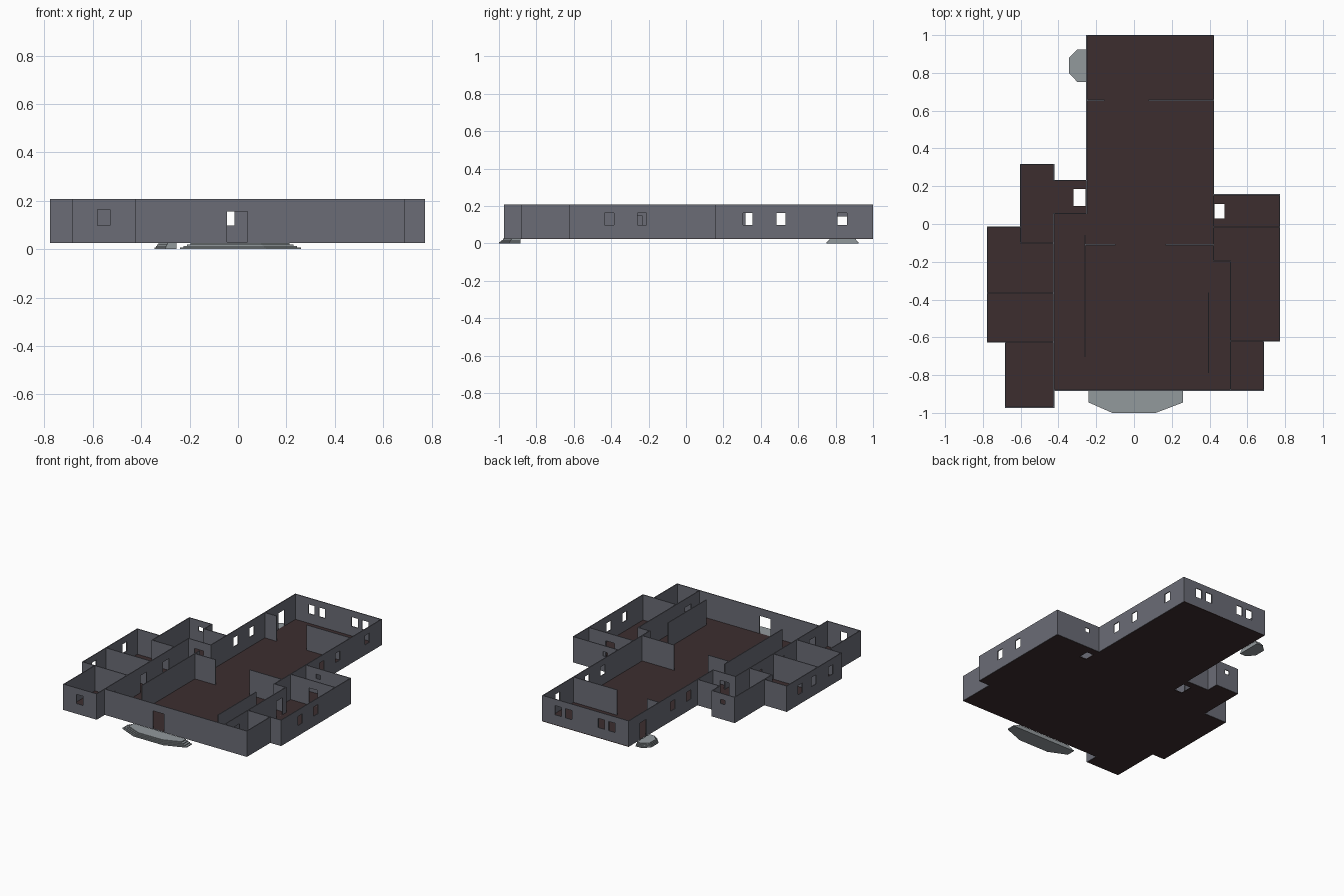
import bpy, bmesh
from mathutils import Matrix, Vector

if "Cube" in bpy.data.objects:
    bpy.data.objects.remove(bpy.data.objects["Cube"])

def material(name, rgb):
    m = bpy.data.materials.new(name)
    m.diffuse_color = (*rgb, 1)
    m.use_nodes = True
    m.node_tree.nodes["Principled BSDF"].inputs["Base Color"].default_value = m.diffuse_color
    return m

WALL = material("slate grey wall", (0.145, 0.15, 0.18))
FLOOR = material("dark brown floor", (0.046, 0.027, 0.028))
STONE = material("pale stone", (0.29, 0.32, 0.335))

Z0, Z1, T = 0.026, 0.208, 0.006      # wall base, wall top, wall thickness
FLOOR_TOP = 0.030

def plate(name, loops, thick, matrix, mat):
    """Filled 2D profile (first loop outline, others holes), extruded both ways."""
    cu = bpy.data.curves.new(name, 'CURVE')
    cu.dimensions, cu.fill_mode, cu.extrude = '2D', 'BOTH', thick / 2
    for loop in loops:
        sp = cu.splines.new('POLY')
        sp.points.add(len(loop) - 1)
        for p, (x, y) in zip(sp.points, loop):
            p.co = (x, y, 0, 1)
        sp.use_cyclic_u = True
    tmp = bpy.data.objects.new(name + "_profile", cu)
    bpy.context.collection.objects.link(tmp)
    dg = bpy.context.evaluated_depsgraph_get()
    me = bpy.data.meshes.new_from_object(tmp.evaluated_get(dg))
    bpy.data.objects.remove(tmp)
    bm = bmesh.new()
    bm.from_mesh(me)
    bmesh.ops.remove_doubles(bm, verts=bm.verts, dist=1e-5)
    bmesh.ops.recalc_face_normals(bm, faces=bm.faces)
    for f in bm.faces:
        f.material_index = 0
        f.smooth = False
    bm.transform(matrix)
    bm.to_mesh(me)
    bm.free()
    me.materials.clear()
    me.materials.append(mat)
    ob = bpy.data.objects.new(name, me)
    bpy.context.collection.objects.link(ob)
    return ob

def rect(x0, x1, y0, y1):
    return [(x0, y0), (x1, y0), (x1, y1), (x0, y1)]

def window(c):
    return rect(c - 0.025, c + 0.025, 0.098, 0.163)

def vent(c):
    return rect(c - 0.018, c + 0.018, 0.135, 0.165)

def door(c, w=0.07, top=0.15):
    return rect(c - w / 2, c + w / 2, FLOOR_TOP, top)

AXES = {'x': ((1, 0, 0), (0, 0, 1), (0, -1, 0)),
        'y': ((0, 1, 0), (0, 0, 1), (1, 0, 0))}

def wall(name, axis, c, a, b, holes=()):
    """Wall running along an axis from a to b, at offset c on the other axis."""
    m = Matrix([Vector(v) for v in AXES[axis]]).transposed().to_4x4()
    m.translation = (0, c, 0) if axis == 'x' else (c, 0, 0)
    plate(name, [rect(a - T / 2, b + T / 2, Z0, Z1)] + list(holes), T, m, WALL)

# Floor with two stair openings
outline = [(-0.25, 1), (-0.25, 0.23), (-0.425, 0.23), (-0.425, 0.315), (-0.6, 0.315),
           (-0.6, -0.015), (-0.775, -0.015), (-0.775, -0.625), (-0.68, -0.625),
           (-0.68, -0.97), (-0.425, -0.97), (-0.425, -0.88), (0.685, -0.88),
           (0.685, -0.62), (0.77, -0.62), (0.77, 0.155), (0.42, 0.155), (0.42, 1)]
plate("floor", [outline, rect(-0.32, -0.257, 0.095, 0.185), rect(0.426, 0.48, 0.03, 0.105)],
      0.005, Matrix.Translation((0, 0, FLOOR_TOP - 0.0025)), FLOOR)

# Outer walls of the hall
wall("hall_back_wall", 'x', 0.997, -0.25, 0.42, [window(x) for x in (-0.122, -0.04, 0.215, 0.298)])
wall("hall_left_wall", 'y', -0.25, 0.055, 0.997, [window(0.33), window(0.508), door(0.838, 0.07, 0.145)])
wall("hall_right_wall", 'y', 0.42, -0.195, 0.997, [window(y) for y in (0.33, 0.508, 0.835)])
wall("front_wall", 'x', -0.88, -0.425, 0.685, [door(-0.003, 0.085, 0.155)])

# Outer walls of the left wing
wall("left_nook_back_wall", 'x', 0.23, -0.425, -0.25)
wall("left_nook_side_wall", 'y', -0.425, 0.23, 0.315)
wall("left_back_wall", 'x', 0.315, -0.6, -0.425, [vent(-0.51)])
wall("left_upper_side_wall", 'y', -0.6, -0.1, 0.315)
wall("left_shoulder_wall", 'x', -0.015, -0.775, -0.6)
wall("left_side_wall", 'y', -0.775, -0.625, -0.015, [window(y) for y in (-0.5, -0.315, -0.16)])
wall("left_front_side_wall", 'y', -0.68, -0.97, -0.625)
wall("left_front_wall", 'x', -0.97, -0.68, -0.425, [window(-0.555)])

# Outer walls of the right wing
wall("right_back_wall", 'x', 0.155, 0.42, 0.77, [vent(0.52)])
wall("right_side_wall", 'y', 0.77, -0.62, 0.155, [window(-0.41), window(-0.235)])
wall("right_front_side_wall", 'y', 0.685, -0.88, -0.62)

# Inner partitions
wall("left_long_partition", 'y', -0.425, -0.97, 0.055, [door(-0.8), door(-0.45), door(-0.2)])
wall("left_nook_partition", 'x', 0.055, -0.425, -0.25, [door(-0.34)])
wall("left_partition_a", 'x', -0.1, -0.6, -0.425)
wall("left_partition_b", 'x', -0.365, -0.775, -0.425)
wall("left_partition_c", 'x', -0.625, -0.775, -0.425)
wall("left_screen", 'y', -0.26, -0.70, -0.06)
wall("right_screen", 'y', 0.395, -0.785, -0.365)
wall("right_short_partition", 'x', -0.195, 0.42, 0.51)
wall("right_long_partition", 'y', 0.51, -0.88, -0.195, [door(-0.75), door(-0.27)])
wall("right_partition_back", 'x', -0.015, 0.42, 0.77, [door(0.6)])
wall("right_partition_front", 'x', -0.62, 0.51, 0.77)
wall("hall_back_partition_left", 'x', 0.655, -0.25, -0.16)
wall("hall_back_partition_right", 'x', 0.655, 0.08, 0.42)
wall("hall_front_partition_left", 'x', -0.11, -0.26, -0.10)
wall("hall_front_partition_right", 'x', -0.11, 0.17, 0.42)

# Stepped door landings, each tier shrinking toward the door
def steps(name, loop, anchor, tiers=4, height=0.026):
    h = height / tiers
    ax, ay = anchor
    for i in range(tiers):
        s = 1 - 0.06 * i
        pts = [(ax + (x - ax) * s, ay + (y - ay) * s) for x, y in loop]
        plate(f"{name}_{i + 1}", [pts], h, Matrix.Translation((0, 0, h * (i + 0.5))), STONE)

steps("front_step", [(-0.24, -0.884), (-0.24, -0.945), (-0.115, -1.0),
                     (0.115, -1.0), (0.26, -0.945), (0.26, -0.884)], (0.0, -0.884))
steps("side_step", [(-0.254, 0.923), (-0.3, 0.923), (-0.345, 0.88),
                    (-0.345, 0.8), (-0.3, 0.752), (-0.254, 0.752)], (-0.254, 0.838))
